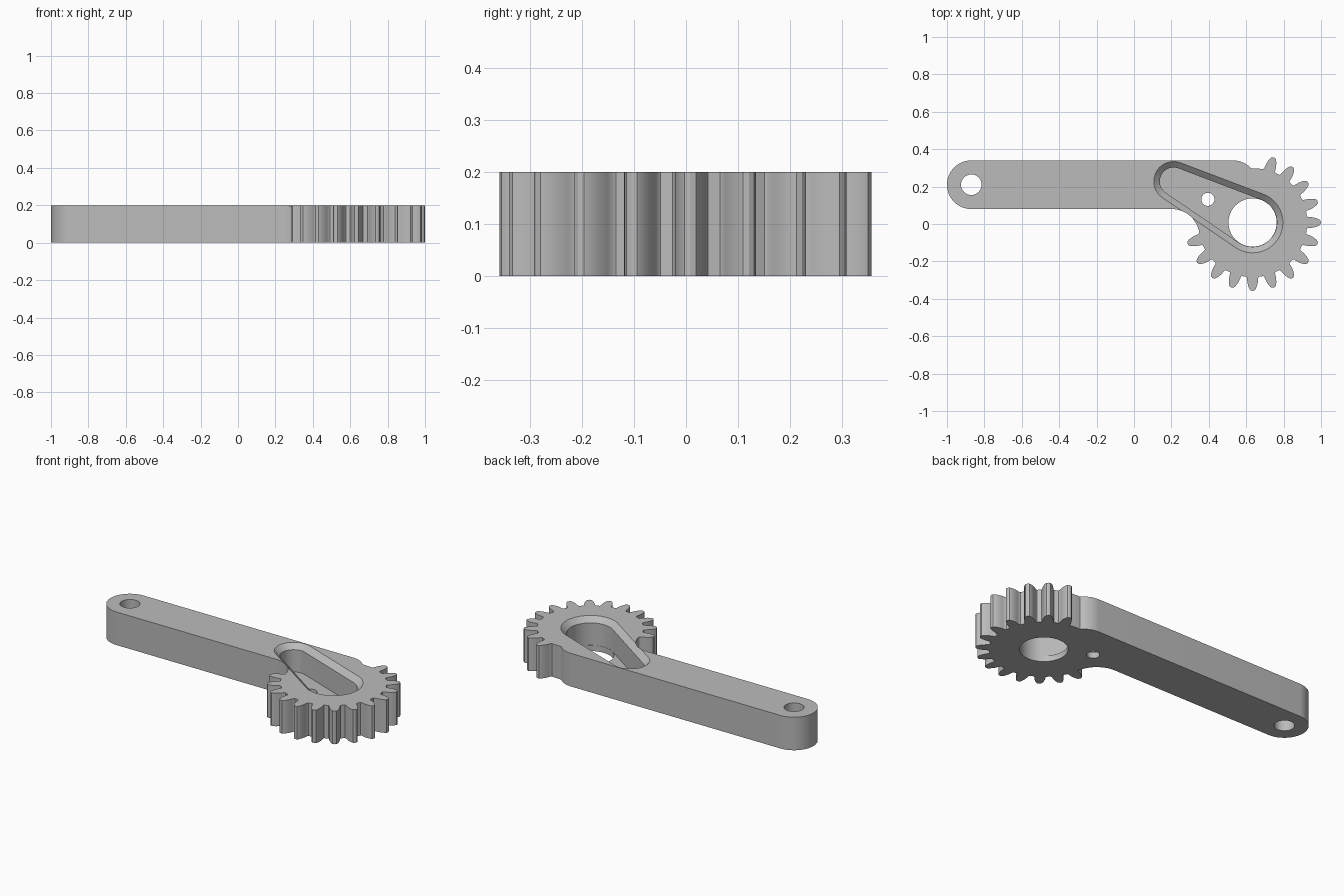
import bpy, bmesh, math
from math import cos, sin, radians, pi

if "Cube" in bpy.data.objects:
    bpy.data.objects.remove(bpy.data.objects["Cube"])

THICK = 0.2
GEAR = (0.634, 0.008)      # gear centre
ROOT, TIP = 0.29, 0.366
ARM_END, ARM_IN, ARM_R = (-0.87, 0.21), (0.53, 0.21), 0.13
SLOT_END = (0.212, 0.228)

steel = bpy.data.materials.new("grey steel")
steel.use_nodes = True
grey = (0.5, 0.5, 0.5, 1)
steel.diffuse_color = grey
steel.node_tree.nodes["Principled BSDF"].inputs["Base Color"].default_value = grey


def arc(c, r, a, b, n):
    """Points on an arc from angle a to b (degrees)."""
    angles = [radians(a + (b - a) * i / n) for i in range(n + 1)]
    return [(c[0] + r * cos(t), c[1] + r * sin(t)) for t in angles]


def loft(name, layers):
    """Closed solid through (z, outline) layers of equal point count."""
    bm = bmesh.new()
    rings = [[bm.verts.new((x, y, z)) for x, y in pts] for z, pts in layers]
    bm.faces.new(rings[0][::-1])
    bm.faces.new(rings[-1])
    for low, high in zip(rings, rings[1:]):
        for i in range(len(low)):
            j = (i + 1) % len(low)
            bm.faces.new((low[i], low[j], high[j], high[i]))
    bmesh.ops.recalc_face_normals(bm, faces=bm.faces)
    mesh = bpy.data.meshes.new(name)
    bm.to_mesh(mesh)
    bm.free()
    mesh.materials.append(steel)
    ob = bpy.data.objects.new(name, mesh)
    bpy.context.collection.objects.link(ob)
    return ob


def slot(grow):
    """Tapered slot outline: two circles joined by tangents."""
    big, small = 0.13 + grow, 0.074 + grow
    dx, dy = SLOT_END[0] - GEAR[0], SLOT_END[1] - GEAR[1]
    phi = math.degrees(math.atan2(dy, dx))
    beta = math.degrees(math.acos((big - small) / math.hypot(dx, dy)))
    return (arc(GEAR, big, phi + beta, phi + 360 - beta, 48)
            + arc(SLOT_END, small, phi - beta, phi + beta, 32))


def tooth(angle):
    """One rounded gear tooth as (radius, half width) steps, mirrored."""
    side = [(ROOT, 0.034), (0.296, 0.03), (0.31, 0.029), (0.325, 0.027),
            (0.34, 0.023), (0.355, 0.017), (0.363, 0.011)]
    steps = [(r, -w) for r, w in side] + [(TIP, 0)] + [(r, w) for r, w in side[::-1]]
    t = radians(angle)
    return [(GEAR[0] + r * cos(t) - w * sin(t), GEAR[1] + r * sin(t) + w * cos(t))
            for r, w in steps]


# Outline: arm end, concave fillet, teeth, rounded shoulder
outline = arc(ARM_END, ARM_R, 90, 270, 32)
fillet = 0.15
fy = ARM_IN[1] - ARM_R - fillet
drop = GEAR[1] - fy
fx = GEAR[0] - math.sqrt((ROOT + fillet) ** 2 - drop ** 2)
outline += arc((fx, fy), fillet, 90, math.degrees(math.asin(drop / (ROOT + fillet))), 16)
for k in range(14):
    outline += tooth(198 + 18 * k)
outline += arc(GEAR, ROOT, 82, 91, 4)
outline += arc(ARM_IN, ARM_R, 43, 90, 12)
lever = loft("geared_lever_arm", [(0, outline), (THICK, outline)])

# Chamfered pocket and through holes
cutters = [loft("pocket_cutter", [(0.035, slot(0)), (0.17, slot(0)),
                                  (THICK, slot(0.032)), (0.22, slot(0.053))])]
for name, c, r, top in (("pivot_hole_cutter", GEAR, 0.129, 0.1),
                        ("pin_hole_cutter", (0.395, 0.132), 0.035, 0.1),
                        ("arm_hole_cutter", ARM_END, 0.055, 0.3)):
    ring = arc(c, r, 0, 360, 64)[:-1]
    cutters.append(loft(name, [(-0.1, ring), (top, ring)]))

bpy.ops.object.select_all(action="DESELECT")
bpy.context.view_layer.objects.active = lever
lever.select_set(True)
for cutter in cutters:
    cutter.hide_render = True
    mod = lever.modifiers.new(cutter.name, "BOOLEAN")
    mod.operation, mod.solver, mod.object = "DIFFERENCE", "EXACT", cutter
    bpy.ops.object.modifier_apply(modifier=mod.name)
    bpy.data.objects.remove(cutter)

bpy.ops.object.shade_smooth_by_angle(angle=radians(30))
